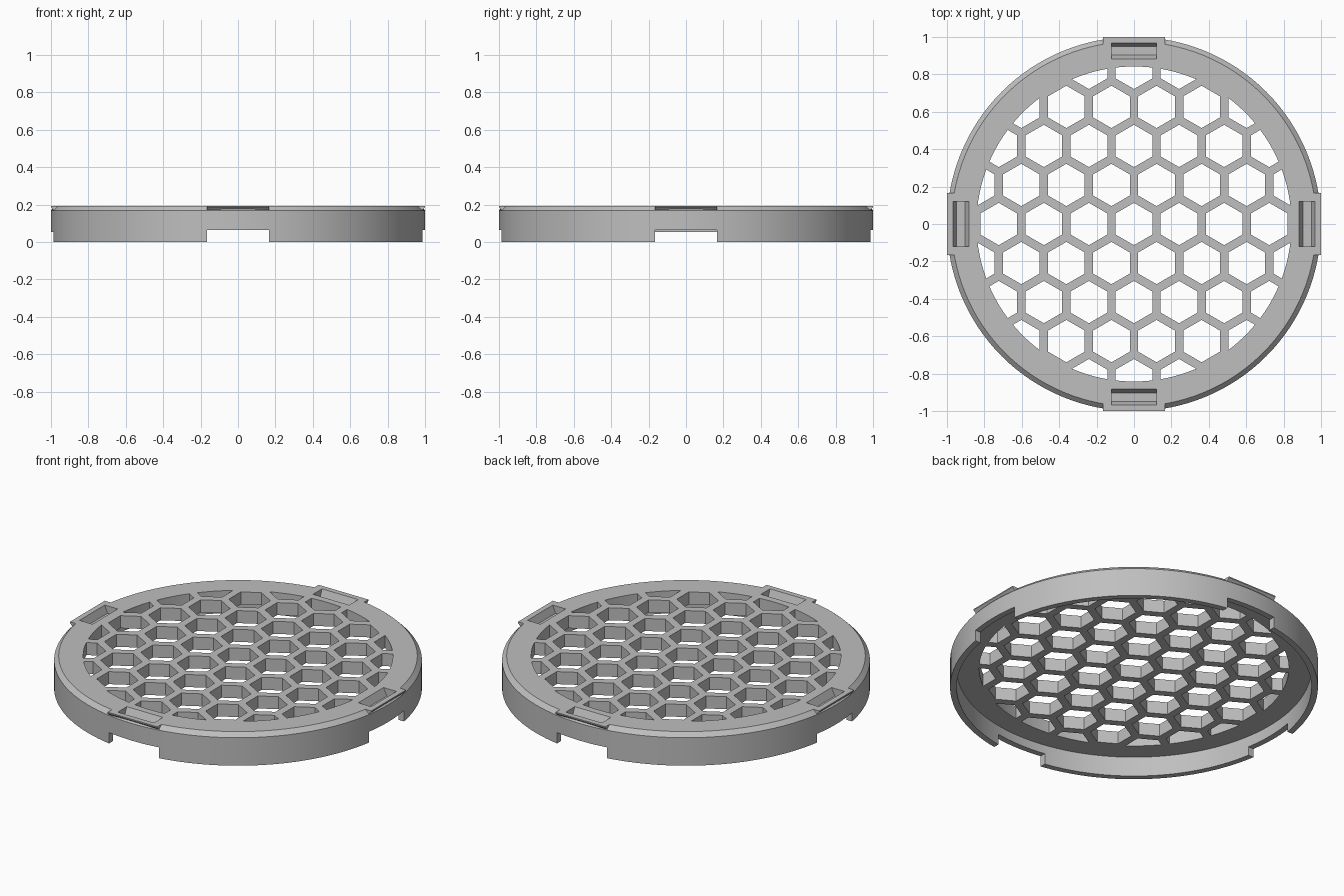
import bpy, bmesh, math
from mathutils import Matrix, Vector

cube = bpy.data.objects.get("Cube")
if cube:
    bpy.data.objects.remove(cube, do_unlink=True)

TOP, FLOOR = 0.193, 0.118      # plate top and underside
PITCH, APOTHEM = 0.241, 0.098  # honeycomb spacing and hole size
SEGMENTS = 128

grey = bpy.data.materials.new("matte_grey")
grey.use_nodes = True
colour = (0.52, 0.52, 0.52, 1)
grey.diffuse_color = colour
grey.node_tree.nodes["Principled BSDF"].inputs["Base Color"].default_value = colour


def finish(name, bm):
    bmesh.ops.recalc_face_normals(bm, faces=bm.faces)
    mesh = bpy.data.meshes.new(name)
    bm.to_mesh(mesh)
    bm.free()
    mesh.materials.append(grey)
    obj = bpy.data.objects.new(name, mesh)
    bpy.context.collection.objects.link(obj)
    return obj


def loft(bm, rings):
    """Join equal rings of points with quads and cap both ends."""
    rings = [[bm.verts.new(p) for p in ring] for ring in rings]
    for a, b in zip(rings, rings[1:]):
        for i in range(len(a)):
            j = (i + 1) % len(a)
            bm.faces.new((a[i], a[j], b[j], b[i]))
    bm.faces.new(rings[0])
    bm.faces.new(rings[-1])


def circle(radius, z, count=SEGMENTS, centre=(0, 0), turn=0):
    angles = [math.tau * i / count + turn for i in range(count)]
    return [Vector((centre[0] + radius * math.cos(a),
                    centre[1] + radius * math.sin(a), z)) for a in angles]


def side_bars(name, profile, half_width, turns=range(4)):
    """Straight bars with a radius-height profile, one per quarter turn."""
    bm = bmesh.new()
    for turn in turns:
        spin = Matrix.Rotation(turn * math.pi / 2, 3, 'Z')
        loft(bm, [[spin @ Vector((r, w, z)) for r, z in profile]
                  for w in (-half_width, half_width)])
    return finish(name, bm)


def combine(obj, other, operation):
    mod = obj.modifiers.new(operation.title(), 'BOOLEAN')
    mod.operation, mod.solver, mod.object = operation, 'EXACT', other
    bpy.context.view_layer.update()
    result = bpy.data.meshes.new_from_object(
        obj.evaluated_get(bpy.context.evaluated_depsgraph_get()))
    obj.modifiers.clear()
    obj.data = result
    bpy.data.objects.remove(other, do_unlink=True)


# Cap: flat plate with a thin downward skirt and a chamfered top edge
bm = bmesh.new()
loft(bm, [circle(r, z) for r, z in
          ((0.965, FLOOR), (0.965, 0), (1, 0), (1, TOP - 0.025), (0.975, TOP))])
cap = finish("vent_cap", bm)

# Four flat-fronted grip tabs with an undercut lip
combine(cap, side_bars("grip_tabs", [(0.86, 0.15), (0.964, 0.15), (1, 0.186),
                                     (1, TOP), (0.86, TOP)], 0.165), 'UNION')

# Shallow pockets in the tabs, with sloping long walls
combine(cap, side_bars("tab_pockets", [(0.904, 0.148), (0.95, 0.148), (0.968, TOP),
                                       (0.968, 0.25), (0.882, 0.25), (0.882, TOP)],
                       0.12), 'DIFFERENCE')

# Notches in the skirt below each tab; the one on the right is shallower
for name, height, turns in (("notches", 0.065, (0, 1, 3)), ("right_notch", 0.052, (2,))):
    combine(cap, side_bars(name, [(0.9, -0.1), (1.1, -0.1), (1.1, height), (0.9, height)],
                           0.165, turns), 'DIFFERENCE')

# Honeycomb holes, trimmed to a circle
bm = bmesh.new()
for row in range(-4, 5):
    for column in range(-4, 5):
        x = (column + 0.5 * (row % 2)) * PITCH
        y = row * PITCH * math.sqrt(0.75)
        if math.hypot(x, y) < 0.9:
            loft(bm, [circle(APOTHEM / math.cos(math.pi / 6), z, 6, (x, y), math.pi / 6)
                      for z in (0.05, 0.3)])
holes = finish("honeycomb_holes", bm)
bm = bmesh.new()
loft(bm, [circle(0.842, z) for z in (0.08, 0.27)])
combine(holes, finish("hole_limit", bm), 'INTERSECT')
combine(cap, holes, 'DIFFERENCE')

# Smooth round walls, crisp edges
bpy.ops.object.select_all(action='DESELECT')
cap.select_set(True)
bpy.context.view_layer.objects.active = cap
bpy.ops.object.shade_smooth_by_angle(angle=math.radians(25))
